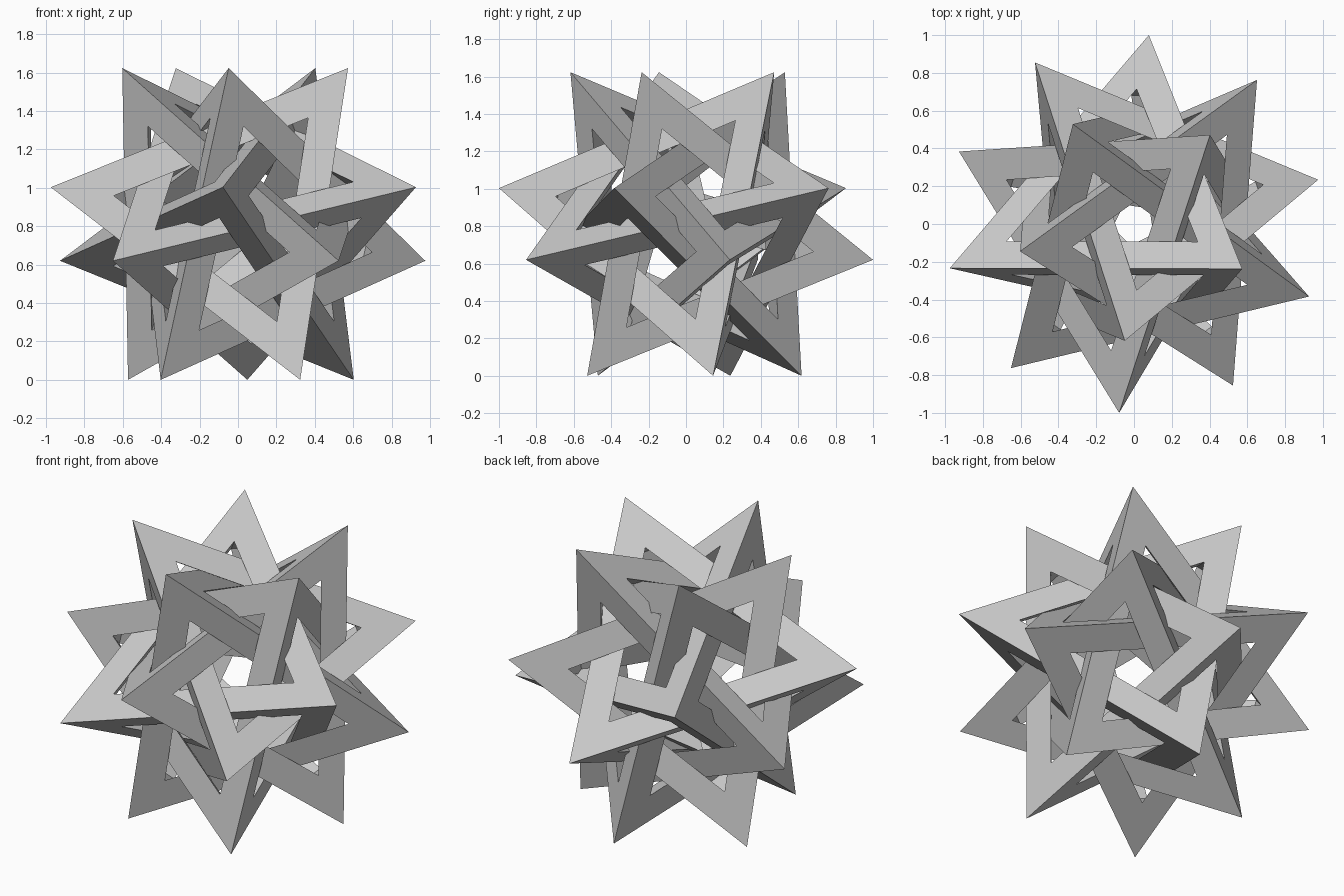
import bpy, bmesh
from itertools import combinations
from math import radians, sqrt
from mathutils import Vector, Matrix

cube = bpy.data.objects.get("Cube")
if cube:
    bpy.data.objects.remove(cube, do_unlink=True)

# One plain grey for every frame
grey = bpy.data.materials.new("plain_grey")
grey.use_nodes = True
grey.diffuse_color = (0.58, 0.58, 0.58, 1)
bsdf = next(n for n in grey.node_tree.nodes if n.type == "BSDF_PRINCIPLED")
bsdf.inputs["Base Color"].default_value = grey.diffuse_color

TOP_RADIUS, TOP_Z = 0.62, 0.8116      # upper ring of points
MID_RADIUS, MID_Z = 1.003, 0.1916     # wide ring of points
BAR_WIDTH = 0.1                       # as a share of the edge length
HOLE_SCALE = 1 - BAR_WIDTH * 2 * sqrt(3)


def ring_point(radius, degrees, z):
    return Matrix.Rotation(radians(degrees), 3, "Z") @ Vector((radius, 0, z))


def tetrahedron_corners(degrees):
    """Two corners on the rings; the other two lie opposite, turned a quarter."""
    a = ring_point(TOP_RADIUS, degrees, TOP_Z)
    b = ring_point(MID_RADIUS, degrees + 216, MID_Z)
    middle = (a + b) / 2
    side = a.cross(b).normalized() * (a - b).length / 2
    return [a, b, side - middle, -side - middle]


def tetrahedron_frame(name, corners):
    """Open frame of six bars with triangular cross-section."""
    bm = bmesh.new()
    outer = [bm.verts.new(c) for c in corners]
    hole = {}
    for i in range(4):
        rim = [j for j in range(4) if j != i]
        centre = sum((corners[j] for j in rim), Vector()) / 3
        for j in rim:
            hole[i, j] = bm.verts.new(centre.lerp(corners[j], HOLE_SCALE))
    # Two outer strips and one inner side per bar
    for j, k in combinations(range(4), 2):
        m, n = [i for i in range(4) if i not in (j, k)]
        for i in (m, n):
            bm.faces.new((outer[j], outer[k], hole[i, k], hole[i, j]))
        bm.faces.new((hole[m, j], hole[m, k], hole[n, k], hole[n, j]))
    # Inner cap where three bars meet
    for j in range(4):
        bm.faces.new([hole[i, j] for i in range(4) if i != j])
    bmesh.ops.recalc_face_normals(bm, faces=bm.faces)
    mesh = bpy.data.meshes.new(name)
    bm.to_mesh(mesh)
    bm.free()
    mesh.materials.append(grey)
    obj = bpy.data.objects.new(name, mesh)
    obj.location.z = TOP_Z
    bpy.context.collection.objects.link(obj)


# Five interlocking frames, a fifth of a turn apart
for step in range(5):
    tetrahedron_frame(f"tetrahedron_frame_{step + 1}", tetrahedron_corners(72 * step - 22.5))
